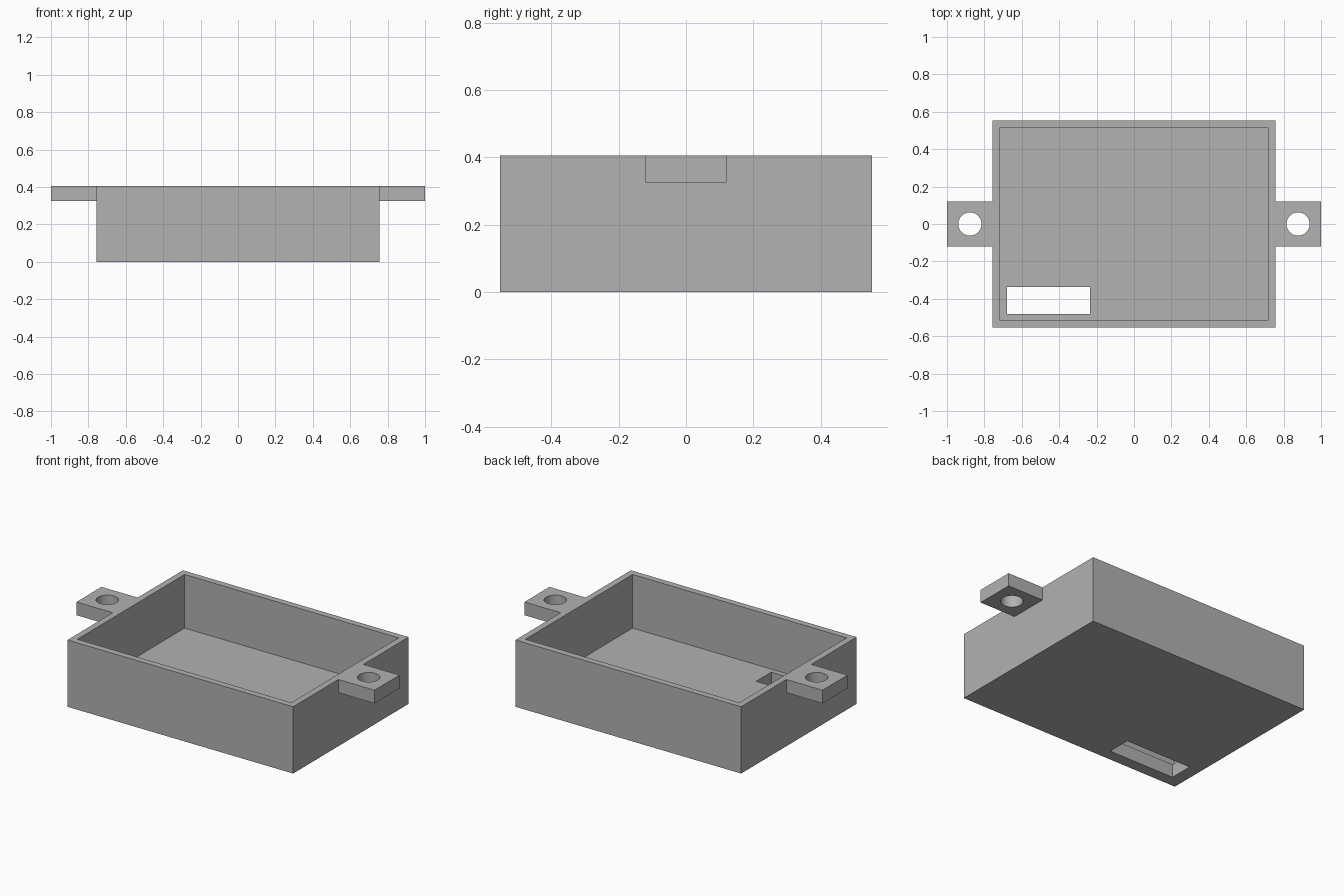
import bpy

old = bpy.data.objects.get("Cube")
if old:
    bpy.data.objects.remove(old, do_unlink=True)

# Main dimensions
HALF_X, HALF_Y, HEIGHT = 0.757, 0.553, 0.405
WALL, FLOOR = 0.039, 0.08
TAB_HALF, TAB_THICK = 0.12, 0.08
HOLE_X, HOLE_R = 0.877, 0.062

grey = bpy.data.materials.new("plain_grey")
grey.use_nodes = True
grey.diffuse_color = (0.445, 0.445, 0.445, 1)
grey.node_tree.nodes["Principled BSDF"].inputs["Base Color"].default_value = grey.diffuse_color


def box(name, low, high):
    """Axis-aligned box between two corners."""
    mid = [(a + b) / 2 for a, b in zip(low, high)]
    bpy.ops.mesh.primitive_cube_add(size=1, location=mid)
    ob = bpy.context.object
    ob.name = name
    ob.scale = [b - a for a, b in zip(low, high)]
    bpy.ops.object.transform_apply(location=True, rotation=False, scale=True)
    ob.data.materials.append(grey)
    return ob


def combine(target, tool, operation):
    """Apply a boolean and remove the tool object."""
    mod = target.modifiers.new(tool.name, 'BOOLEAN')
    mod.object, mod.operation, mod.solver = tool, operation, 'EXACT'
    bpy.context.view_layer.objects.active = target
    bpy.ops.object.modifier_apply(modifier=mod.name)
    bpy.data.objects.remove(tool, do_unlink=True)


# Outer shell
tray = box("open_tray", (-HALF_X, -HALF_Y, 0), (HALF_X, HALF_Y, HEIGHT))

# Mounting tabs, flush with the rim on both sides
for side in (-1, 1):
    inner, outer = side * (HALF_X - WALL / 2), side
    tab = box("mounting_tab", (min(inner, outer), -TAB_HALF, HEIGHT - TAB_THICK),
              (max(inner, outer), TAB_HALF, HEIGHT))
    combine(tray, tab, 'UNION')

# Hollow interior
cavity = box("cavity", (WALL - HALF_X, WALL - HALF_Y, FLOOR),
             (HALF_X - WALL, HALF_Y - WALL, HEIGHT + 0.1))
combine(tray, cavity, 'DIFFERENCE')

# Cable slot through the floor
slot = box("cable_slot", (-0.68, -0.482, -0.1), (-0.235, -0.337, FLOOR + 0.1))
combine(tray, slot, 'DIFFERENCE')

# Screw holes through the tabs
for side in (-1, 1):
    bpy.ops.mesh.primitive_cylinder_add(vertices=48, radius=HOLE_R, depth=0.3,
                                        location=(side * HOLE_X, 0, HEIGHT - TAB_THICK / 2))
    hole = bpy.context.object
    hole.name = "screw_hole"
    hole.data.materials.append(grey)
    combine(tray, hole, 'DIFFERENCE')

# Smooth the round holes, keep the box edges crisp
bpy.ops.object.select_all(action='DESELECT')
tray.select_set(True)
bpy.context.view_layer.objects.active = tray
bpy.ops.object.shade_smooth_by_angle(angle=0.52)
